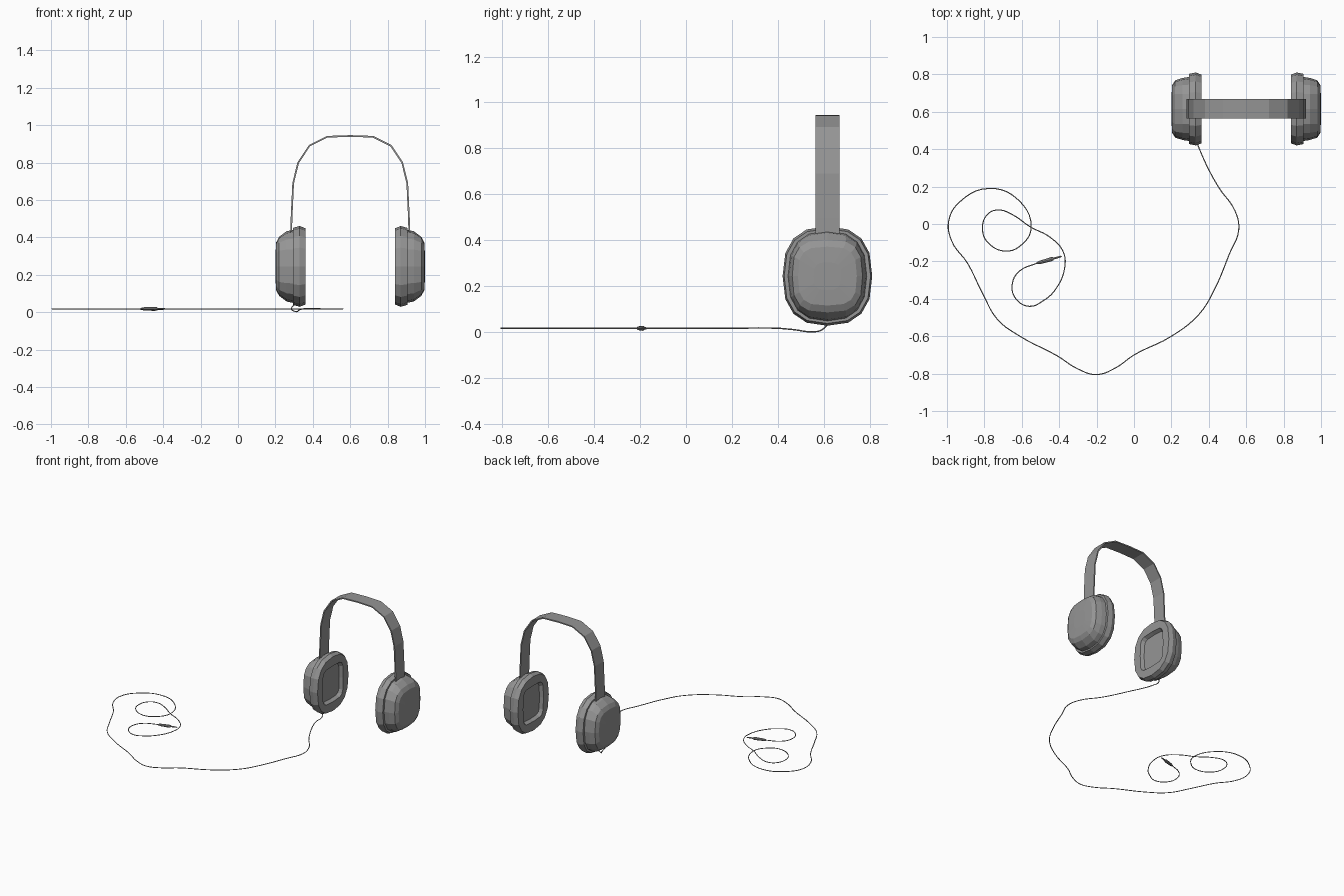
import bpy
import bmesh
from math import sin, cos, pi
from mathutils import Vector

default_cube = bpy.data.objects.get("Cube")
if default_cube:
    bpy.data.objects.remove(default_cube, do_unlink=True)

CENTRE = Vector((0.6, 0.615, 0.245))
SIDES = 16

grey = bpy.data.materials.new("neutral grey")
grey.use_nodes = True
colour = (0.3, 0.3, 0.3, 1)
grey.diffuse_color = colour
grey.node_tree.nodes["Principled BSDF"].inputs["Base Color"].default_value = colour


def add_object(name, data):
    obj = bpy.data.objects.new(name, data)
    bpy.context.collection.objects.link(obj)
    data.materials.append(grey)
    return obj


def mesh_object(name, bm):
    bmesh.ops.recalc_face_normals(bm, faces=bm.faces)
    mesh = bpy.data.meshes.new(name)
    bm.to_mesh(mesh)
    bm.free()
    return add_object(name, mesh)


def loft(bm, rings):
    """Skin a list of point rings and cap both ends."""
    loops = [[bm.verts.new(point) for point in ring] for ring in rings]
    for low, high in zip(loops, loops[1:]):
        count = len(low)
        for i in range(count):
            j = (i + 1) % count
            bm.faces.new((low[i], low[j], high[j], high[i]))
    bm.faces.new(loops[0])
    bm.faces.new(loops[-1])


def rounded_ring(x, half_y, half_z, power):
    """Rounded rectangle across the x axis; a higher power is boxier."""
    def bulge(value):
        return abs(value) ** (2 / power) * (1 if value > 0 else -1)
    angles = [2 * pi * i / SIDES for i in range(SIDES)]
    return [Vector((x, CENTRE.y + half_y * bulge(cos(a)),
                    CENTRE.z + half_z * bulge(sin(a)))) for a in angles]


def cup_part(name, profile, side):
    """Profile rows: distance from the middle, half width, half height, boxiness."""
    bm = bmesh.new()
    loft(bm, [rounded_ring(CENTRE.x + side * dist, y, z, power)
              for dist, y, z, power in profile])
    return mesh_object(name, bm)


# Ear cups: domed outer shell and cushion with a recessed opening
shell_profile = [
    (0.300, 0.172, 0.196, 2.5),
    (0.340, 0.166, 0.188, 2.6),
    (0.380, 0.153, 0.158, 3.0),
    (0.396, 0.128, 0.128, 3.2),
    (0.400, 0.060, 0.060, 3.0),
]
cushion_profile = [
    (0.305, 0.188, 0.206, 2.5),
    (0.270, 0.195, 0.216, 2.5),
    (0.240, 0.184, 0.204, 2.5),
    (0.240, 0.120, 0.135, 5),
    (0.265, 0.108, 0.122, 5),
]
for label, side in (("right", -1), ("left", 1)):
    cup_part(label + "_ear_shell", shell_profile, side)
    cup_part(label + "_ear_cushion", cushion_profile, side)

# Headband: thin ribbon following a faceted arch
half_arch = [(0.316, 0.40), (0.314, 0.50), (0.305, 0.69),
             (0.278, 0.80), (0.218, 0.89), (0.122, 0.938)]
arch = [(-x, z) for x, z in half_arch] + [(0, 0.942)] + half_arch[::-1]
bm = bmesh.new()
rows = [[bm.verts.new((CENTRE.x + x, CENTRE.y + dy, z)) for dy in (-0.052, 0.052)]
        for x, z in arch]
for a, b in zip(rows, rows[1:]):
    bm.faces.new((a[0], a[1], b[1], b[0]))
headband = mesh_object("headband", bm)
solid = headband.modifiers.new("thickness", "SOLIDIFY")
solid.thickness = 0.009
solid.offset = 0

# Cable: drops from the right cup, then winds across the floor
FLOOR = 0.018
drop = [(0.30, 0.62, 0.04), (0.285, 0.60, 0.018), (0.305, 0.57, 0.004), (0.33, 0.46, 0.013)]
winding = [
    (.35, .40), (.45, .20), (.54, .07), (.56, -.03), (.51, -.16), (.43, -.35),
    (.35, -.48), (.2, -.6), (0, -.7), (-.1, -.77), (-.2, -.805), (-.3, -.775),
    (-.41, -.705), (-.61, -.6), (-.73, -.51), (-.81, -.37), (-.89, -.21),
    (-.975, -.09), (-.99, .02), (-.93, .12), (-.775, .19), (-.62, .13),
    (-.55, -.02), (-.6, -.11), (-.685, -.145), (-.78, -.1), (-.81, -.03),
    (-.785, .05), (-.727, .075), (-.65, .05), (-.555, -.015), (-.45, -.07),
    (-.38, -.145), (-.37, -.23), (-.42, -.35), (-.485, -.41), (-.56, -.44),
    (-.635, -.395), (-.65, -.315), (-.61, -.25), (-.52, -.21),
]
path = drop + [(x, y, FLOOR) for x, y in winding]
curve = bpy.data.curves.new("cable", "CURVE")
curve.dimensions = "3D"
curve.bevel_depth = 0.003
curve.bevel_resolution = 1
curve.resolution_u = 5
curve.use_fill_caps = True
spline = curve.splines.new("BEZIER")
spline.bezier_points.add(len(path) - 1)
for knot, position in zip(spline.bezier_points, path):
    knot.co = position
    knot.handle_left_type = knot.handle_right_type = "AUTO"
add_object("cable", curve)


# Plug: grip, collar and slim metal pin turned along one axis
def turned(name, profile, origin, direction, sides=8):
    across = direction.cross(Vector((0, 0, 1))).normalized()
    up = across.cross(direction)
    bm = bmesh.new()
    loft(bm, [[origin + direction * along + radius * (across * cos(t) + up * sin(t))
               for t in (2 * pi * i / sides for i in range(sides))]
              for along, radius in profile])
    return mesh_object(name, bm)


start = Vector((-0.52, -0.21, FLOOR))
heading = Vector((0.135, 0.038, 0)).normalized()
turned("plug_grip", [(0, 0.005), (0.02, 0.009), (0.08, 0.011), (0.092, 0.008)],
       start, heading)
turned("plug_pin", [(0.09, 0.005), (0.125, 0.005), (0.128, 0.0035),
                    (0.132, 0.005), (0.14, 0.001)], start, heading)
